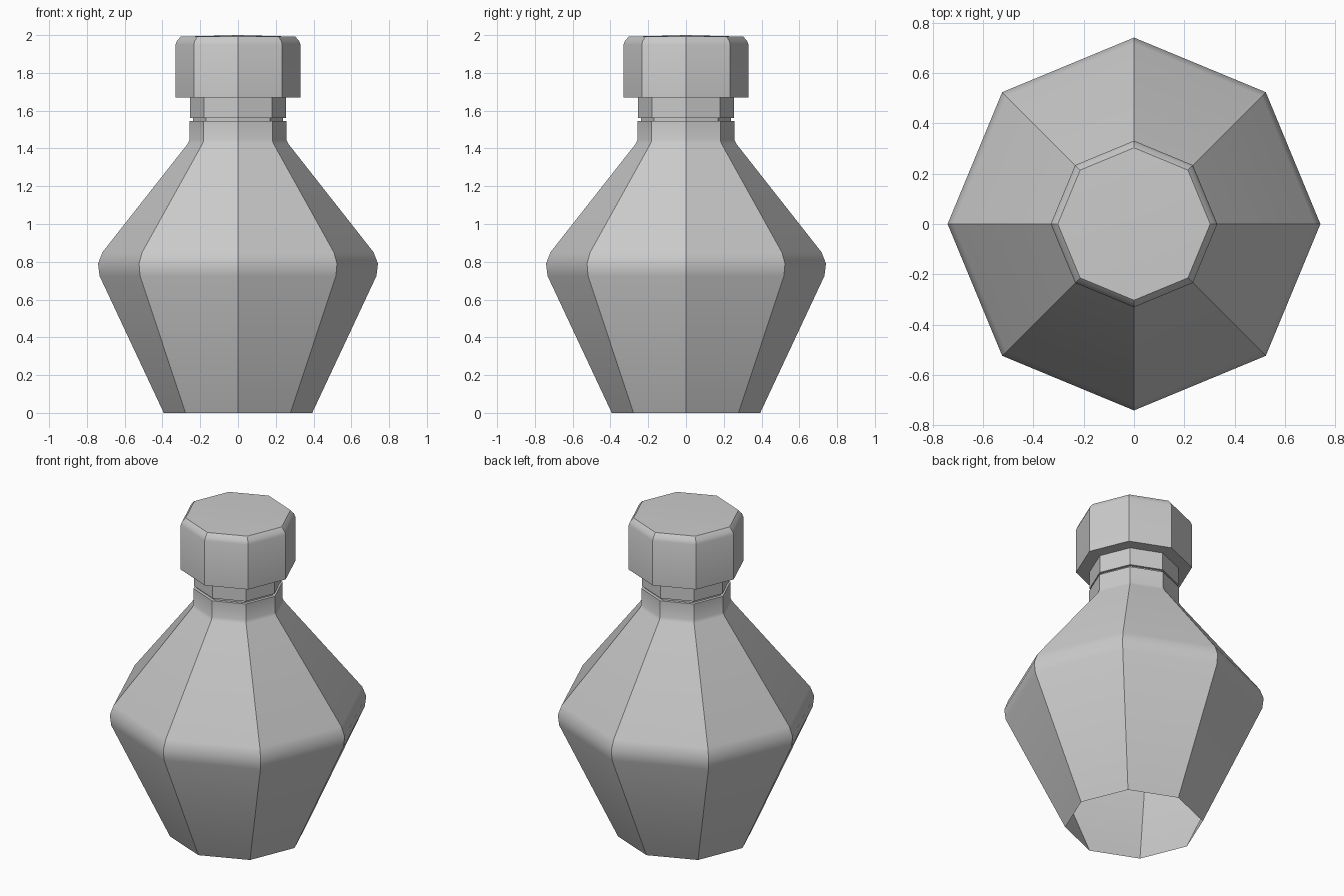
import bpy, bmesh, math

if "Cube" in bpy.data.objects:
    bpy.data.objects.remove(bpy.data.objects["Cube"])

SIDES = 8


def lathe(name, profile, cap_top=None):
    """Revolve an (r, z) profile into an eight-sided shell."""
    bm = bmesh.new()
    rings = []
    for r, z in profile:
        rings.append([bm.verts.new((r * math.cos(2 * math.pi * i / SIDES),
                                    r * math.sin(2 * math.pi * i / SIDES), z))
                      for i in range(SIDES)])
    for a, b in zip(rings, rings[1:]):
        for i in range(SIDES):
            j = (i + 1) % SIDES
            bm.faces.new((a[i], a[j], b[j], b[i]))
    if cap_top is not None:
        tip = bm.verts.new((0, 0, cap_top))
        for i in range(SIDES):
            bm.faces.new((rings[-1][i], rings[-1][(i + 1) % SIDES], tip))
    mesh = bpy.data.meshes.new(name)
    bm.to_mesh(mesh)
    bm.free()
    ob = bpy.data.objects.new(name, mesh)
    bpy.context.collection.objects.link(ob)
    bpy.ops.object.select_all(action='DESELECT')
    ob.select_set(True)
    bpy.context.view_layer.objects.active = ob
    bpy.ops.object.shade_smooth_by_angle(angle=math.radians(30))
    return ob


# Bottle body: open base, softened belly, straight neck with a lip
lathe("bottle", [(0.393, 0), (0.733, 0.725), (0.741, 0.79), (0.718, 0.85),
                 (0.266, 1.425), (0.257, 1.445), (0.257, 1.545), (0.238, 1.545)])

# Stopper: recessed seam, collar and wide bevelled head
lathe("stopper", [(0.238, 1.545), (0.238, 1.56), (0.254, 1.56), (0.254, 1.67),
                  (0.331, 1.67), (0.331, 1.95), (0.323, 1.97), (0.303, 1.992)],
      cap_top=2.0)
